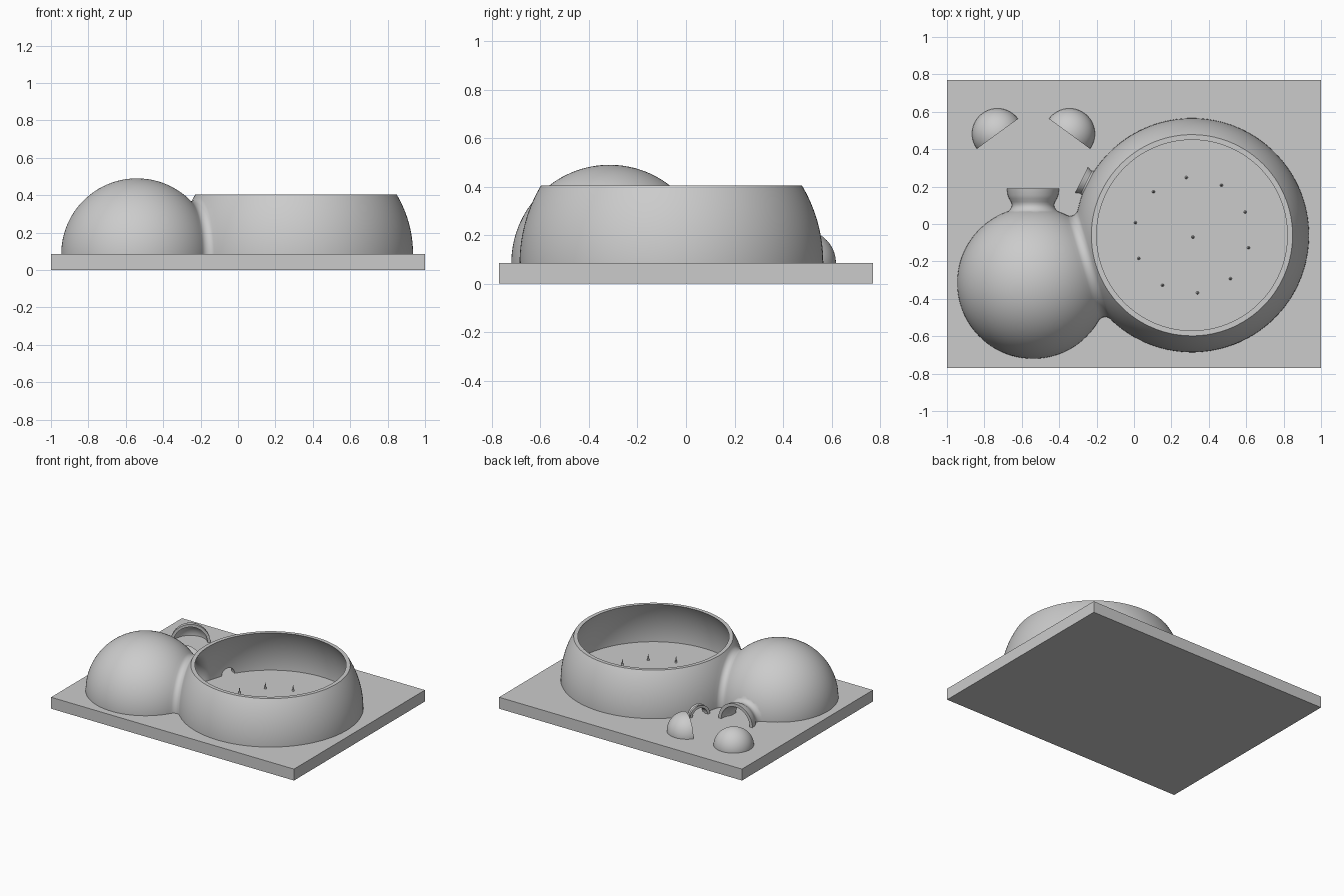
import bpy, bmesh, math
from math import pi, sin, cos, atan2, sqrt, radians

if "Cube" in bpy.data.objects:
    bpy.data.objects.remove(bpy.data.objects["Cube"])

FLOOR = 0.085
BIG = (0.31, -0.06)
SMALL = (-0.54, -0.315)
WALL = 0.024


def add_mesh(name, bm):
    bmesh.ops.recalc_face_normals(bm, faces=bm.faces)
    me = bpy.data.meshes.new(name)
    bm.to_mesh(me)
    bm.free()
    ob = bpy.data.objects.new(name, me)
    bpy.context.collection.objects.link(ob)
    return ob


def box(name, lo, hi):
    bm = bmesh.new()
    bmesh.ops.create_cube(bm, size=1)
    for v in bm.verts:
        v.co = [(a + b) / 2 + c * (b - a) for a, b, c in zip(lo, hi, v.co)]
    return add_mesh(name, bm)


def revolve(name, profile, centre, heading, steps=128, sweep=2 * pi):
    """Spin (distance, radius) points about a horizontal axis lying on the floor."""
    bm = bmesh.new()
    vs = [bm.verts.new((t, r, 0)) for t, r in profile]
    es = [bm.edges.new(p) for p in zip(vs, vs[1:])]
    bmesh.ops.spin(bm, geom=vs + es, cent=(0, 0, 0), axis=(1, 0, 0),
                   angle=sweep, steps=steps)
    bmesh.ops.remove_doubles(bm, verts=bm.verts, dist=1e-5)
    ob = add_mesh(name, bm)
    ob.location = (*centre, FLOOR)
    ob.rotation_euler.z = heading
    return ob


def arc(cx, cy, r, a0, a1, n):
    return [(cx + r * cos(a0 + (a1 - a0) * i / n),
             max(0, cy + r * sin(a0 + (a1 - a0) * i / n))) for i in range(n + 1)]


def twin_profile(r1, r2, d, rho):
    """Two circles joined by a concave fillet of radius rho."""
    t = (d * d + (r1 + rho) ** 2 - (r2 + rho) ** 2) / (2 * d)
    h = sqrt((r1 + rho) ** 2 - t * t)
    a1, a2 = atan2(h, t), atan2(h, t - d)
    return (arc(0, 0, r1, pi, a1, 56) + arc(t, h, rho, a1 - pi, a2 - pi, 10)[1:-1]
            + arc(d, 0, r2, a2, 0, 44))


def shade(ob, angle=30):
    bpy.ops.object.select_all(action='DESELECT')
    bpy.context.view_layer.objects.active = ob
    ob.select_set(True)
    bpy.ops.object.shade_smooth_by_angle(angle=radians(angle))


# Base plate
box("base_plate", (-1, -0.77, 0), (1, 0.77, FLOOR))

# Twin dome body and its hollow
dx, dy = SMALL[0] - BIG[0], SMALL[1] - BIG[1]
dist, head = math.hypot(dx, dy), atan2(dy, dx)
domes = revolve("twin_dome_shell", twin_profile(0.626, 0.405, dist, 0.04), BIG, head)
hollow = revolve("hollow_cutter",
                 twin_profile(0.626 - WALL, 0.405 - WALL, dist, 0.04 + WALL), BIG, head)

# Flared doorways: outer trumpets and bores
big_door = 2.678
door_a = [(0.3, 0), (0.3, 0.14), (0.375, 0.14), (0.39, 0.124), (0.403, 0.115), (0.418, 0.112),
          (0.433, 0.117), (0.45, 0.127), (0.47, 0.135), (0.505, 0.14), (0.505, 0)]
bore_a = [(0.25, 0), (0.25, 0.09), (0.418, 0.09), (0.433, 0.095), (0.45, 0.105),
          (0.47, 0.113), (0.52, 0.119), (0.52, 0)]
door_b = [(0.56, 0), (0.56, 0.085), (0.61, 0.085), (0.622, 0.072), (0.632, 0.067),
          (0.642, 0.069), (0.65, 0.074), (0.66, 0.076), (0.66, 0)]
bore_b = [(0.5, 0), (0.5, 0.05), (0.642, 0.05), (0.652, 0.056), (0.68, 0.06), (0.68, 0)]
adds = [revolve("small_dome_doorway", door_a, SMALL, pi / 2, 64),
        revolve("big_dome_doorway", door_b, BIG, big_door, 64)]
cuts = [hollow,
        revolve("small_dome_bore", bore_a, SMALL, pi / 2, 64),
        revolve("big_dome_bore", bore_b, BIG, big_door, 64),
        box("below_cutter", (-2, -2, -2), (2, 2, FLOOR - 0.004))]

# Open top of the big dome
bm = bmesh.new()
bmesh.ops.create_cone(bm, cap_ends=True, segments=64, radius1=0.6, radius2=0.6, depth=0.6)
top_cut = add_mesh("top_cutter", bm)
top_cut.location = (*BIG, 0.405 + 0.3)
cuts.append(top_cut)

for ob, op in [(a, 'UNION') for a in adds] + [(c, 'DIFFERENCE') for c in cuts]:
    m = domes.modifiers.new(ob.name, 'BOOLEAN')
    m.object, m.operation, m.solver = ob, op, 'EXACT'
    ob.hide_render = True
bpy.context.view_layer.update()
baked = bpy.data.meshes.new_from_object(
    domes.evaluated_get(bpy.context.evaluated_depsgraph_get()))
domes.modifiers.clear()
domes.data = baked
for ob in adds + cuts:
    bpy.data.objects.remove(ob)
shade(domes)

# Small half-dome shelters at the back, mirrored pair
R, T = 0.136, 0.02
cup = arc(0, 0, R, pi, pi / 2, 20) + arc(0, 0, R - T, pi / 2, pi, 20)
for name, x, ang in (("left_shelter", -0.73, -54), ("right_shelter", -0.345, -126)):
    shade(revolve(name, cup, (x, 0.482), radians(ang), 40, pi))

# Ring of small spikes with one in the middle
spots = [(0.315, -0.07)] + [(BIG[0] + 0.31 * cos(radians(95.5 + 36 * i)),
                             BIG[1] + 0.31 * sin(radians(95.5 + 36 * i))) for i in range(10)]
for i, (x, y) in enumerate(spots):
    bm = bmesh.new()
    bmesh.ops.create_cone(bm, cap_ends=True, segments=12, radius1=0.008,
                          radius2=0.001, depth=0.045)
    spike = add_mesh(f"spike_{i + 1}", bm)
    spike.location = (x, y, FLOOR + 0.022)
    shade(spike)
